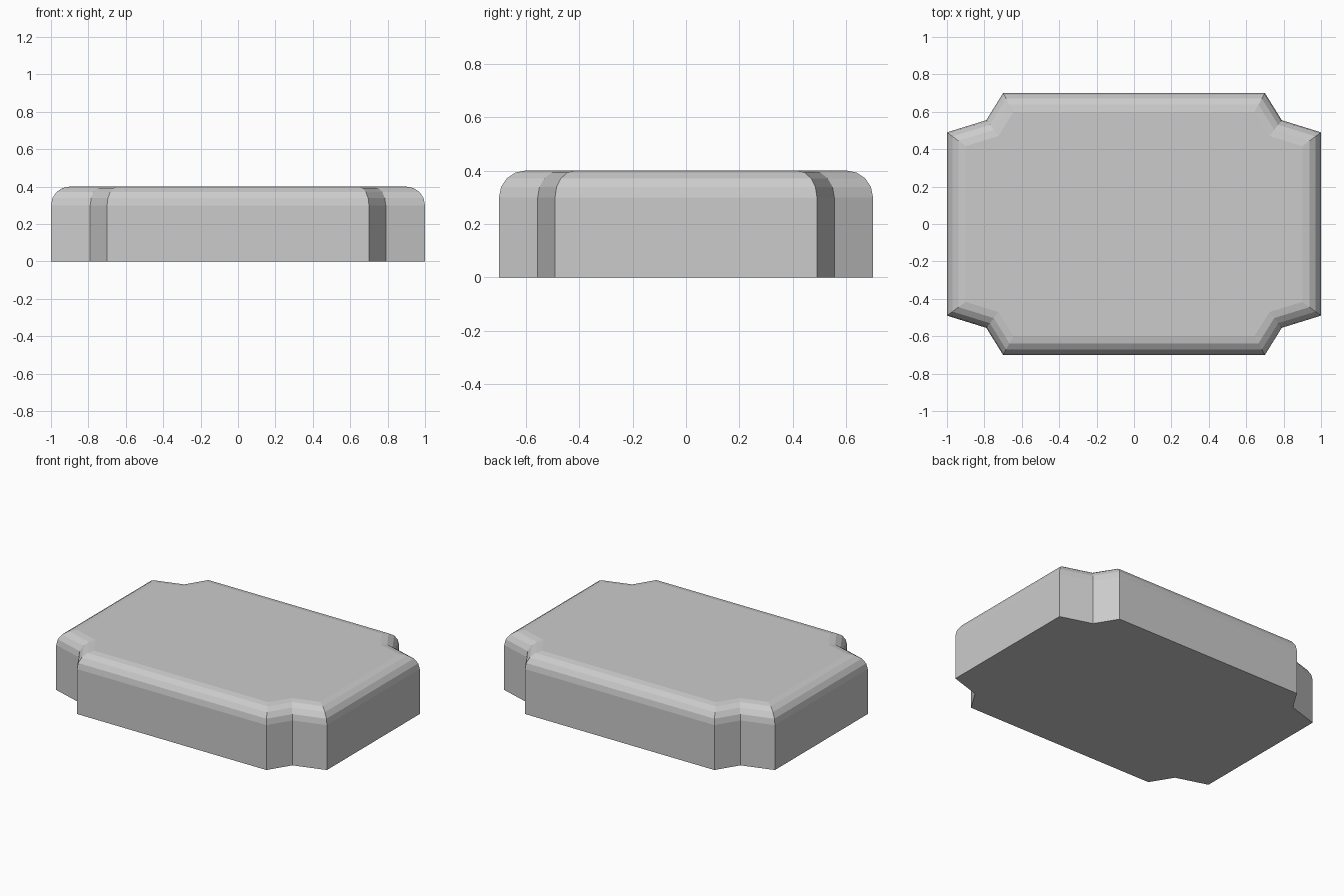
import bpy, bmesh, math
from mathutils import Vector

if "Cube" in bpy.data.objects:
    bpy.data.objects.remove(bpy.data.objects["Cube"])

HEIGHT, RADIUS, SEGMENTS = 0.4, 0.1, 4

# Outline: one notched corner, mirrored into all four quadrants (counter-clockwise)
corner = [(1.0, 0.49), (0.79, 0.555), (0.7, 0.7)]
outline = [Vector(p) for p in corner]
outline += [Vector((-x, y)) for x, y in reversed(corner)]
outline += [Vector((-x, -y)) for x, y in corner]
outline += [Vector((x, -y)) for x, y in reversed(corner)]


def inset(points, d):
    """Offset a closed outline inwards with mitred corners."""
    result = []
    for i, p in enumerate(points):
        a = (p - points[i - 1]).normalized()
        b = (points[(i + 1) % len(points)] - p).normalized()
        na, nb = Vector((-a.y, a.x)), Vector((-b.y, b.x))
        result.append(p + (na + nb) * d / (1 + na.dot(nb)))
    return result


# Levels: straight wall, then a quarter-round top edge
levels = [(0.0, 0.0)]
for i in range(SEGMENTS + 1):
    t = math.pi / 2 * i / SEGMENTS
    levels.append((RADIUS * (1 - math.cos(t)), HEIGHT - RADIUS * (1 - math.sin(t))))

bm = bmesh.new()
rings = [[bm.verts.new((p.x, p.y, z)) for p in inset(outline, d)] for d, z in levels]
for low, high in zip(rings, rings[1:]):
    for i in range(len(low)):
        j = (i + 1) % len(low)
        bm.faces.new((low[i], low[j], high[j], high[i]))

# Flat underside and top
bm.faces.new(rings[0][::-1])
bm.faces.new(rings[-1])

mesh = bpy.data.meshes.new("notched_slab")
bm.to_mesh(mesh)
bm.free()
slab = bpy.data.objects.new("notched_slab", mesh)
bpy.context.collection.objects.link(slab)
